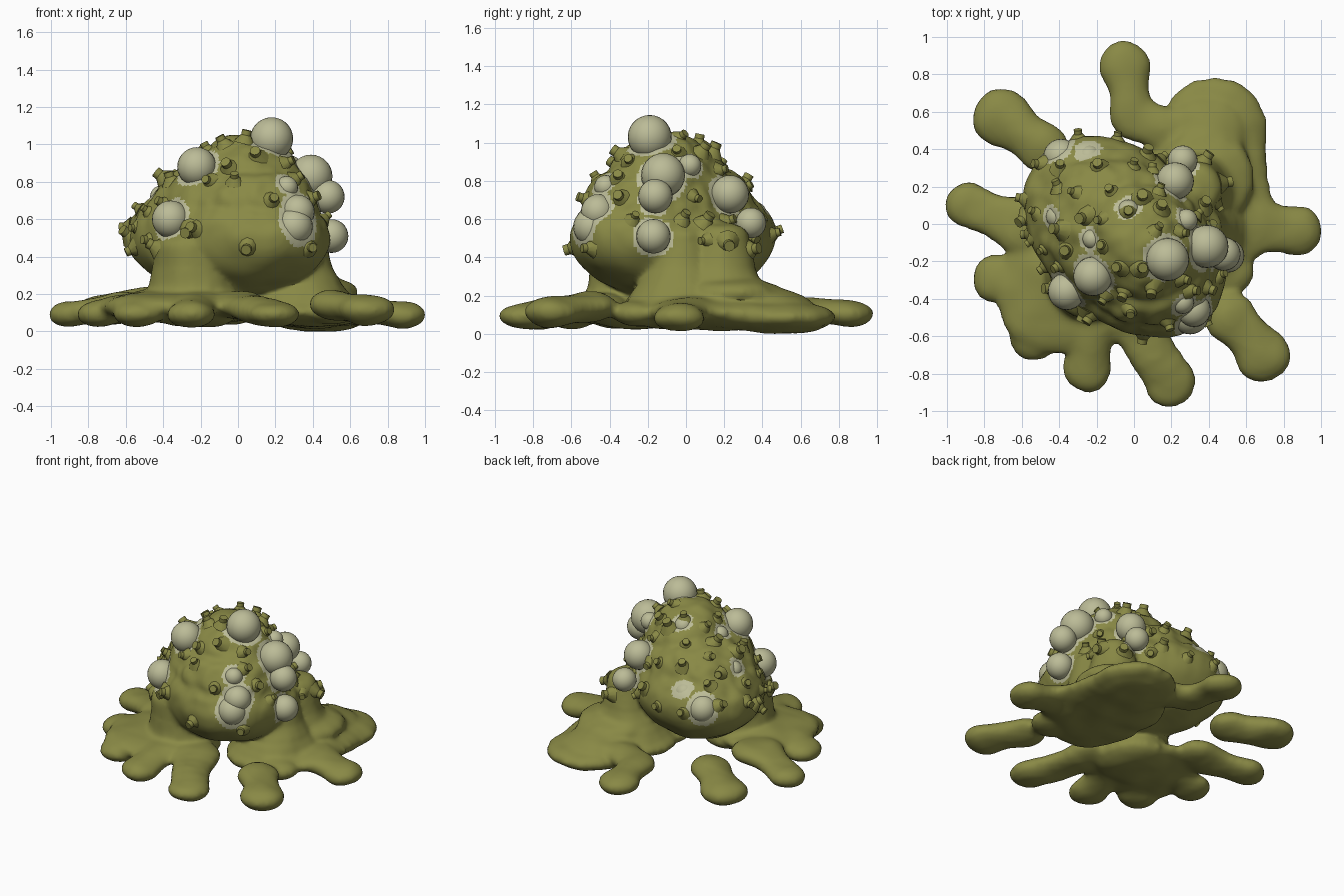
import bpy, bmesh, math, random
from mathutils import Vector, Matrix, noise
from mathutils.bvhtree import BVHTree

random.seed(7)
if "Cube" in bpy.data.objects:
    bpy.data.objects.remove(bpy.data.objects["Cube"], do_unlink=True)


def material(name, color):
    mat = bpy.data.materials.new(name)
    mat.use_nodes = True
    mat.diffuse_color = color
    bsdf = next(n for n in mat.node_tree.nodes if n.type == 'BSDF_PRINCIPLED')
    bsdf.inputs["Base Color"].default_value = color
    bsdf.inputs["Roughness"].default_value = 0.7
    return mat


OLIVE = material("olive_skin", (0.25, 0.25, 0.06, 1))
PALE = material("pale_blister", (0.50, 0.50, 0.31, 1))


def make_object(name, bm, *mats):
    mesh = bpy.data.meshes.new(name)
    bm.to_mesh(mesh)
    bm.free()
    for m in mats:
        mesh.materials.append(m)
    ob = bpy.data.objects.new(name, mesh)
    bpy.context.collection.objects.link(ob)
    return ob


def smooth(ob, angle):
    bpy.ops.object.select_all(action='DESELECT')
    ob.select_set(True)
    bpy.context.view_layer.objects.active = ob
    bpy.ops.object.shade_smooth_by_angle(angle=math.radians(angle))


def ball(bm, center, radii, seg=14, turn=0):
    mat = (Matrix.Translation(center) @ Matrix.Rotation(math.radians(turn), 4, 'Z')
           @ Matrix.Diagonal((*radii, 1)))
    bmesh.ops.create_uvsphere(bm, u_segments=seg, v_segments=seg // 2 + 2,
                              radius=1, matrix=mat)


def toe(bm, start, end, r0, r1, z0, z1, thick=0.065):
    """Flattened limb: overlapping ellipsoids between two ground points."""
    steps = 6
    for i in range(steps):
        t = i / (steps - 1)
        r = r0 + (r1 - r0) * t - 0.025 * math.sin(math.pi * t)
        p = Vector(start).lerp(Vector(end), t)
        ball(bm, (p.x, p.y, z0 + (z1 - z0) * t), (r, r, thick))


def leg(bm, x, y, r_foot, r_top, top):
    """Flared column whose radius eases from foot to body."""
    steps = 9
    for i in range(steps):
        t = i / (steps - 1)
        r = r_top + (r_foot - r_top) * (1 - t) ** 2
        ball(bm, (x, y, 0.1 + (top - 0.1) * t), (r, r, 0.075), 18)


# Body: bulb stretched along one diagonal, with a domed crown
bm = bmesh.new()
ball(bm, (-0.05, -0.07, 0.50), (0.62, 0.44, 0.31), 36, -45)
ball(bm, (-0.02, -0.09, 0.65), (0.51, 0.38, 0.27), 36, -45)
ball(bm, (0.04, -0.10, 0.74), (0.34, 0.30, 0.30), 36, -45)

# Front leg, its pad and five toes
leg(bm, -0.24, -0.29, 0.26, 0.21, 0.45)
ball(bm, (-0.42, -0.35, 0.13), (0.32, 0.35, 0.08), 24)
for start, end, r0, r1 in [((-0.57, -0.02), (-0.89, 0.10), 0.17, 0.12),
                           ((-0.5, -0.25), (-0.73, -0.29), 0.15, 0.13),
                           ((-0.4, -0.45), (-0.53, -0.61), 0.15, 0.13),
                           ((-0.22, -0.5), (-0.25, -0.77), 0.16, 0.13),
                           ((-0.02, -0.47), (0.19, -0.84), 0.17, 0.14)]:
    toe(bm, start, end, r0, r1, 0.14, 0.09)

# Rear leg, its broad pad and two toes
for y in (-0.03, 0.19):
    leg(bm, 0.33, y, 0.34, 0.14, 0.5)
toe(bm, (0.42, 0.05), (0.43, 0.50), 0.34, 0.29, 0.11, 0.08, 0.08)
toe(bm, (0.38, 0.25), (0.40, 0.48), 0.26, 0.20, 0.21, 0.13, 0.08)
toe(bm, (0.6, 0.0), (0.88, -0.04), 0.18, 0.13, 0.12, 0.08)
toe(bm, (0.4, -0.1), (0.5, -0.25), 0.2, 0.14, 0.12, 0.1)
toe(bm, (0.25, 0.46), (0.0, 0.58), 0.15, 0.13, 0.13, 0.12)
toe(bm, (0.0, 0.58), (-0.05, 0.84), 0.13, 0.14, 0.12, 0.1)

# Two free paddles under the bulb
toe(bm, (0.52, -0.50), (0.69, -0.70), 0.14, 0.15, 0.14, 0.11, 0.075)
toe(bm, (-0.49, 0.41), (-0.70, 0.56), 0.14, 0.16, 0.15, 0.11, 0.075)

# Fuse everything into one soft skin
rough = make_object("rough_skin", bm)
remesh = rough.modifiers.new("fuse", 'REMESH')
remesh.mode = 'VOXEL'
remesh.voxel_size = 0.019
soften = rough.modifiers.new("soften", 'SMOOTH')
soften.factor = 0.5
soften.iterations = 9
graph = bpy.context.evaluated_depsgraph_get()
bm = bmesh.new()
bm.from_object(rough, graph)
bpy.data.objects.remove(rough, do_unlink=True)

# Gentle lumps everywhere, rougher folds on the upper bulb
bm.normal_update()
for v in bm.verts:
    fold = min(max((v.co.z - 0.45) * 5, 0), 1)
    v.co += v.normal * (0.006 + 0.014 * noise.noise(v.co * 6)
                        + 0.014 * fold * noise.noise(v.co * 13))
floor = min(v.co.z for v in bm.verts)
for v in bm.verts:
    v.co.z -= floor

# Blisters: centre and radius
BLISTERS = [(Vector((x, y, z)), r) for x, y, z, r in [
    (0.18, -0.19, 1.03, 0.115), (-0.22, -0.28, 0.88, 0.105),
    (-0.36, -0.36, 0.60, 0.10), (0.30, -0.49, 0.56, 0.10),
    (0.32, -0.46, 0.64, 0.09), (0.26, -0.42, 0.77, 0.06),
    (0.39, -0.12, 0.83, 0.115), (0.48, -0.16, 0.72, 0.09),
    (0.50, -0.17, 0.51, 0.09), (0.22, 0.23, 0.73, 0.10),
    (0.26, 0.34, 0.58, 0.08), (-0.39, 0.36, 0.55, 0.095),
    (-0.24, 0.35, 0.62, 0.075), (-0.21, 0.14, 0.80, 0.05),
    (-0.03, 0.07, 0.95, 0.06), (-0.22, -0.08, 0.88, 0.055),
    (-0.41, 0.04, 0.72, 0.06), (0.28, 0.02, 0.88, 0.06)]]


def near_blister(point, scale, margin):
    return any((point - c).length < r * scale + margin for c, r in BLISTERS)


# Pale halo on the skin around each blister
for f in bm.faces:
    c = f.calc_center_median()
    f.material_index = int(c.z > 0.35 and near_blister(c, 1.12, 0.012))
tree = BVHTree.FromBMesh(bm)
smooth(make_object("body_and_feet", bm, OLIVE, PALE), 180)

bm = bmesh.new()
for c, r in BLISTERS:
    ball(bm, c, (r, r, r), 24)
smooth(make_object("blisters", bm, PALE), 180)

# Nubs: short flared pegs scattered over the bulb
bm = bmesh.new()
core = Vector((-0.02, -0.09, 0.55))


def nub(origin, direction, size):
    rot = direction.to_track_quat('Z', 'Y').to_matrix().to_4x4()
    for r0, r1, depth, lift in [(2.2, 0.9, 1.7, 0.1), (1.0, 0.95, 2.6, 0.5)]:
        place = Matrix.Translation(origin + direction * size * lift) @ rot
        bmesh.ops.create_cone(bm, cap_ends=True, segments=10,
                              radius1=size * r0, radius2=size * r1,
                              depth=size * depth, matrix=place)


placed = []
for _ in range(600):
    a = random.uniform(0, 2 * math.pi)
    s = random.uniform(-0.2, 0.97)
    c = math.sqrt(1 - s * s)
    d = Vector((c * math.cos(a), c * math.sin(a), s))
    hit, normal, _i, _d = tree.ray_cast(core + d * 1.5, -d)
    if hit is None or hit.z < 0.4 or len(placed) >= 50:
        continue
    # Keep the lower front smooth, and leave room between pegs
    if hit.y < -0.3 and hit.z < 0.8 and abs(hit.x + 0.05) < 0.2:
        continue
    if any((hit - p).length < 0.11 for p in placed) or near_blister(hit, 1, 0.03):
        continue
    placed.append(hit)
    lean = Vector([random.uniform(-0.45, 0.45) for _k in range(3)])
    nub(hit, (normal + lean).normalized(), random.uniform(0.02, 0.031))
nub(Vector((-0.03, 0.065, 1.0)), Vector((0, 0.2, 1)).normalized(), 0.026)

# A few pegs low on the smooth front
for x, z in [(0.05, 0.45), (-0.23, 0.55), (-0.05, 0.88)]:
    hit, normal, _i, _d = tree.ray_cast(Vector((x, -2, z)), Vector((0, 1, 0)))
    nub(hit, normal, 0.029)
smooth(make_object("nubs", bm, OLIVE), 50)
